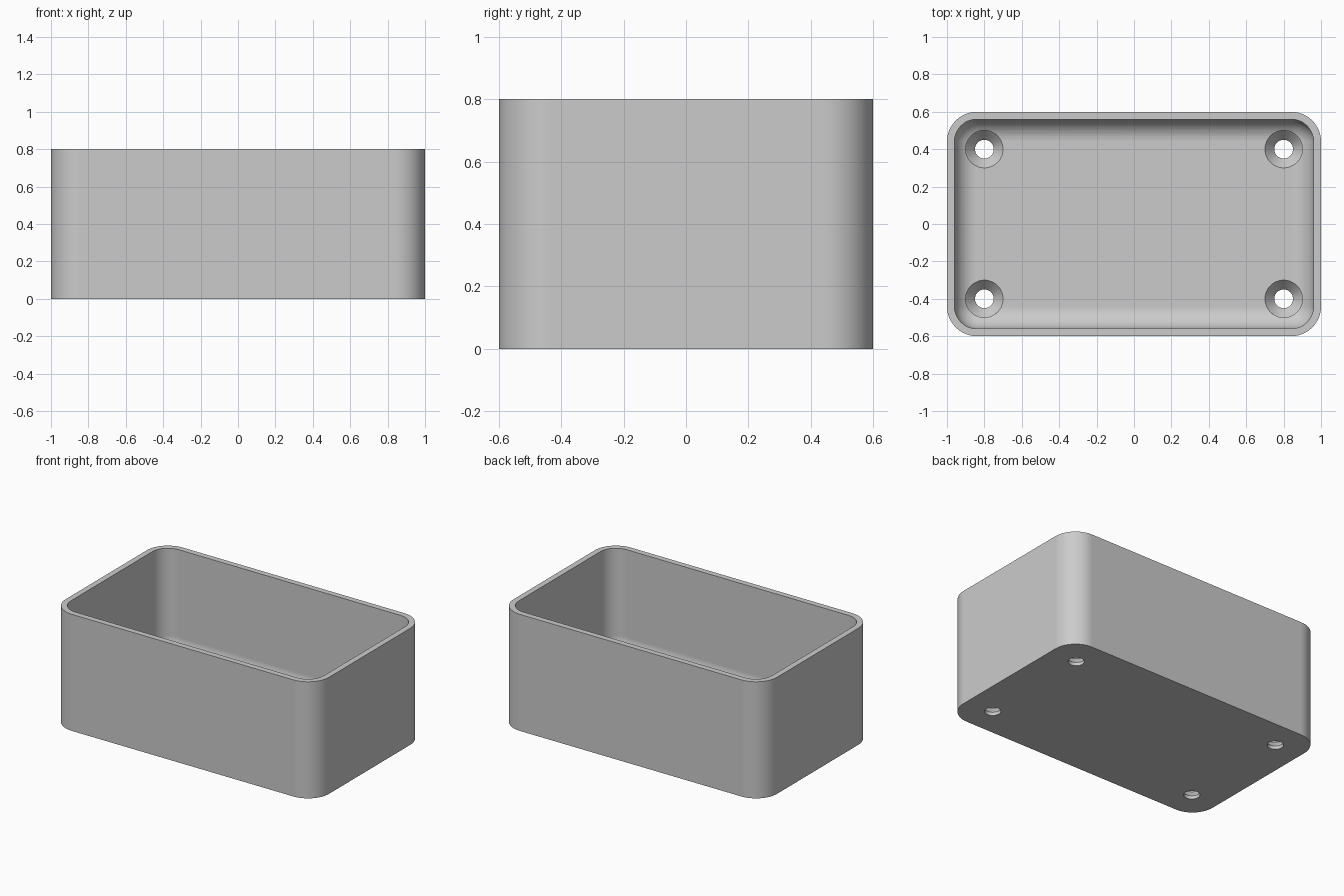
import bpy, bmesh
from math import sin, cos, pi, tan, radians

if "Cube" in bpy.data.objects:
    bpy.data.objects.remove(bpy.data.objects["Cube"])

HX, HY, HEIGHT = 1.0, 0.6, 0.8
WALL, FLOOR = 0.04, 0.08
OUTER_R, INNER_R = 0.16, 0.12
STEPS = 12

grey = bpy.data.materials.new("light grey")
grey.use_nodes = True
grey.diffuse_color = (0.6, 0.6, 0.6, 1)
grey.node_tree.nodes["Principled BSDF"].inputs["Base Color"].default_value = (0.6, 0.6, 0.6, 1)


def rounded_ring(bm, inset, r, z):
    """Rounded rectangle, inset from the outer footprint."""
    ring = []
    for quarter, (sx, sy) in enumerate([(1, 1), (-1, 1), (-1, -1), (1, -1)]):
        for i in range(STEPS + 1):
            a = (quarter + i / STEPS) * pi / 2
            ring.append(bm.verts.new((sx * (HX - inset - r) + r * cos(a),
                                      sy * (HY - inset - r) + r * sin(a), z)))
    return ring


def circle_ring(bm, r, z, n=48):
    return [bm.verts.new((r * cos(2 * pi * i / n), r * sin(2 * pi * i / n), z))
            for i in range(n)]


def skin(name, bm, rings):
    """Bridge successive rings, cap both ends and make an object."""
    for a, b in zip(rings, rings[1:]):
        for i in range(len(a)):
            j = (i + 1) % len(a)
            bm.faces.new((a[i], a[j], b[j], b[i]))
    bm.faces.new(rings[0][::-1])
    bm.faces.new(rings[-1])
    bmesh.ops.remove_doubles(bm, verts=bm.verts, dist=1e-5)
    bmesh.ops.recalc_face_normals(bm, faces=bm.faces)
    mesh = bpy.data.meshes.new(name)
    bm.to_mesh(mesh)
    bm.free()
    mesh.materials.append(grey)
    obj = bpy.data.objects.new(name, mesh)
    bpy.context.collection.objects.link(obj)
    return obj


# Open box: outer wall, flat rim, inner wall, filleted floor
bm = bmesh.new()
rings = [rounded_ring(bm, 0, OUTER_R, 0),
         rounded_ring(bm, 0, OUTER_R, HEIGHT),
         rounded_ring(bm, WALL, INNER_R, HEIGHT)]
for i in range(STEPS + 1):
    a = i / STEPS * pi / 2
    d = INNER_R * (1 - cos(a))
    rings.append(rounded_ring(bm, WALL + d, INNER_R - d,
                              FLOOR + INNER_R * (1 - sin(a))))
box = skin("open_box", bm, rings)

# Countersunk screw holes in the four floor corners
HOLE_R, SINK_R = 0.05, 0.1
sink_depth = (SINK_R - HOLE_R) / tan(radians(41))
bpy.context.view_layer.objects.active = box
box.select_set(True)
for sx in (-1, 1):
    for sy in (-1, 1):
        bm = bmesh.new()
        cutter = skin("screw_hole_cutter", bm, [
            circle_ring(bm, HOLE_R, -0.05),
            circle_ring(bm, HOLE_R, FLOOR - sink_depth),
            circle_ring(bm, SINK_R, FLOOR),
            circle_ring(bm, SINK_R, FLOOR + 0.2)])
        cutter.location = (sx * 0.8, sy * 0.4, 0)
        cutter.hide_render = True
        bpy.context.view_layer.update()
        mod = box.modifiers.new("screw_hole", 'BOOLEAN')
        mod.operation = 'DIFFERENCE'
        mod.solver = 'EXACT'
        mod.object = cutter
        bpy.ops.object.modifier_apply(modifier=mod.name)
        bpy.data.objects.remove(cutter)

# Smooth rounded corners, crisp rim and hole edges
bpy.ops.object.shade_smooth_by_angle(angle=radians(30))
weighted = box.modifiers.new("even_shading", 'WEIGHTED_NORMAL')
weighted.keep_sharp = True
